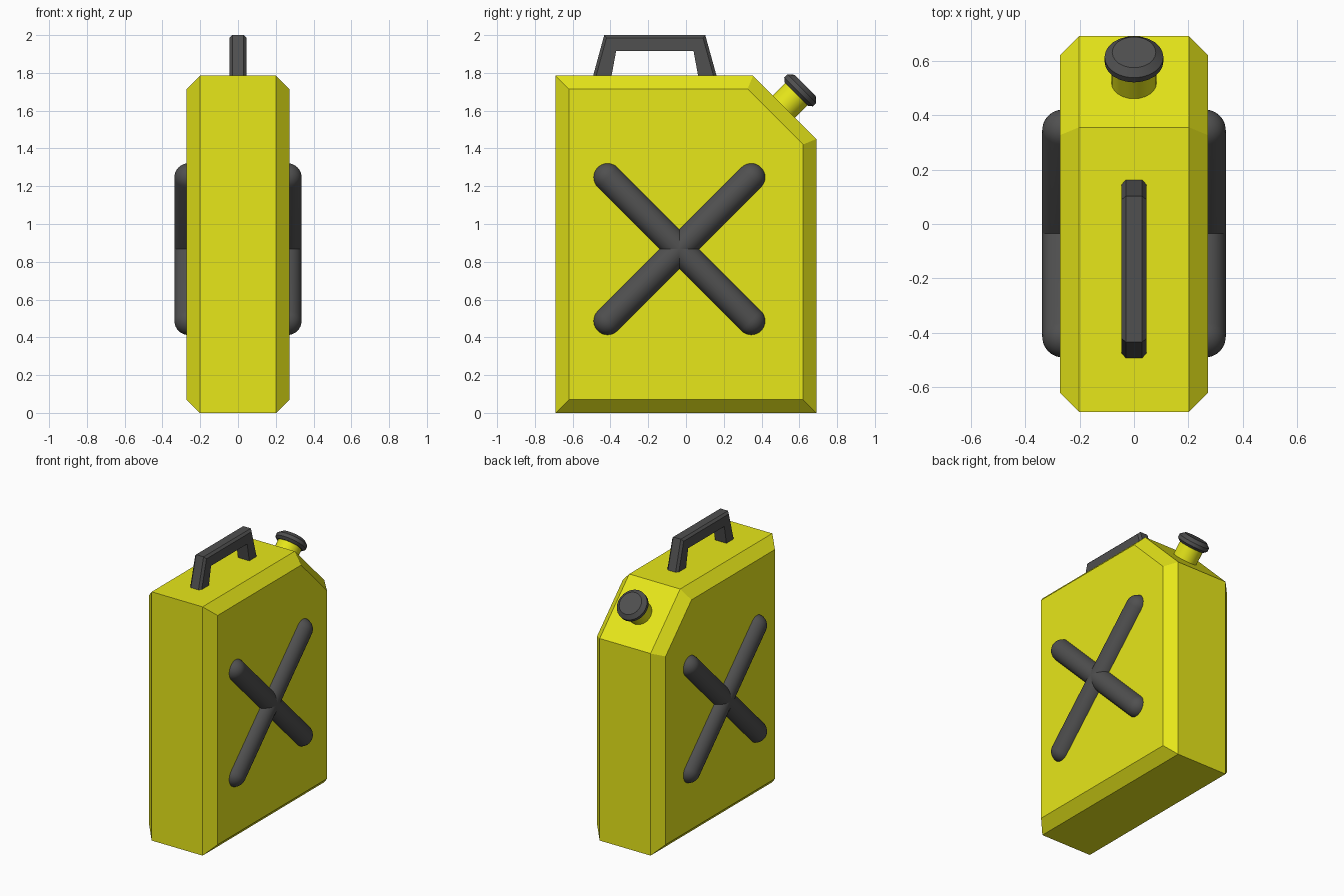
import bpy, bmesh
from math import pi, sin, cos, radians
from mathutils import Matrix

if "Cube" in bpy.data.objects:
    bpy.data.objects.remove(bpy.data.objects["Cube"])


def material(name, color):
    m = bpy.data.materials.new(name)
    m.diffuse_color = color
    m.use_nodes = True
    m.node_tree.nodes["Principled BSDF"].inputs["Base Color"].default_value = m.diffuse_color
    return m


yellow = material("yellow_paint", (0.8, 0.8, 0.01, 1))
dark = material("dark_plastic", (0.08, 0.08, 0.08, 1))


def finish(name, bm, mat, smooth=False):
    bmesh.ops.recalc_face_normals(bm, faces=bm.faces)
    me = bpy.data.meshes.new(name)
    bm.to_mesh(me)
    bm.free()
    ob = bpy.data.objects.new(name, me)
    bpy.context.collection.objects.link(ob)
    me.materials.append(mat)
    if smooth:
        bpy.ops.object.select_all(action='DESELECT')
        ob.select_set(True)
        bpy.context.view_layer.objects.active = ob
        bpy.ops.object.shade_smooth_by_angle(angle=radians(30))
    return ob


def chamfered_slab(name, full, inset, x_full, x_side, mat):
    """Side (y, z) profile extruded across x, closing with the inset profile."""
    bm = bmesh.new()
    layers = [(-x_side, inset), (-x_full, full), (x_full, full), (x_side, inset)]
    rings = [[bm.verts.new((x, y, z)) for y, z in p] for x, p in layers]
    n = len(full)
    for a, b in zip(rings, rings[1:]):
        for i in range(n):
            j = (i + 1) % n
            bm.faces.new((a[i], a[j], b[j], b[i]))
    bm.faces.new(rings[0])
    bm.faces.new(rings[-1])
    return finish(name, bm, mat)


def lathe(name, profile, loc, tilt, mat, sides=24):
    """Spin (radius, height) points round z, then tilt about x and place."""
    bm = bmesh.new()
    rings = [[bm.verts.new((r * cos(2 * pi * k / sides), r * sin(2 * pi * k / sides), h))
              for k in range(sides)] for r, h in profile]
    for a, b in zip(rings, rings[1:]):
        for i in range(sides):
            j = (i + 1) % sides
            bm.faces.new((a[i], a[j], b[j], b[i]))
    bm.faces.new(rings[0])
    bm.faces.new(rings[-1])
    bm.transform(Matrix.Translation(loc) @ Matrix.Rotation(radians(tilt), 4, 'X'))
    return finish(name, bm, mat, smooth=True)


# Can body with one cut corner
body = [(-.69, 0), (.69, 0), (.69, 1.45), (.355, 1.785), (-.69, 1.785)]
side = [(-.62, .07), (.62, .07), (.62, 1.421), (.326, 1.715), (-.62, 1.715)]
chamfered_slab("can_body", body, side, .202, .272, yellow)

# Carry handle, chamfered along its outer edges
inner = [(.065, 1.78), (.04, 1.915), (-.37, 1.915), (-.395, 1.78)]
outer = [(-.493, 1.78), (-.433, 2.0), (.102, 2.0), (.163, 1.78)]
outer_in = [(-.477, 1.78), (-.421, 1.985), (.09, 1.985), (.147, 1.78)]
chamfered_slab("carry_handle", inner + outer, inner + outer_in, .03, .045, dark)

# Crossed ribs on both sides
r, half = .075, .537
arc = [(r * cos(a), half + r * sin(a)) for a in [pi / 2 * k / 8 for k in range(8)]]
arc.append((.002, half + r))
capsule = [(q, -h) for q, h in reversed(arc)] + arc
for label, x in (("right", .262), ("left", -.262)):
    for n, tilt in enumerate((45, -45), 1):
        lathe(f"{label}_rib_{n}", capsule, (x, -.035, .867), tilt, dark)

# Filler neck and cap on the cut corner
spout = (0, .52, 1.623)
lathe("filler_neck", [(.083, -.02), (.083, .11)], spout, -45, yellow)
lathe("filler_cap", [(.09, .092), (.108, .108), (.108, .132), (.08, .156)],
      spout, -45, dark)
